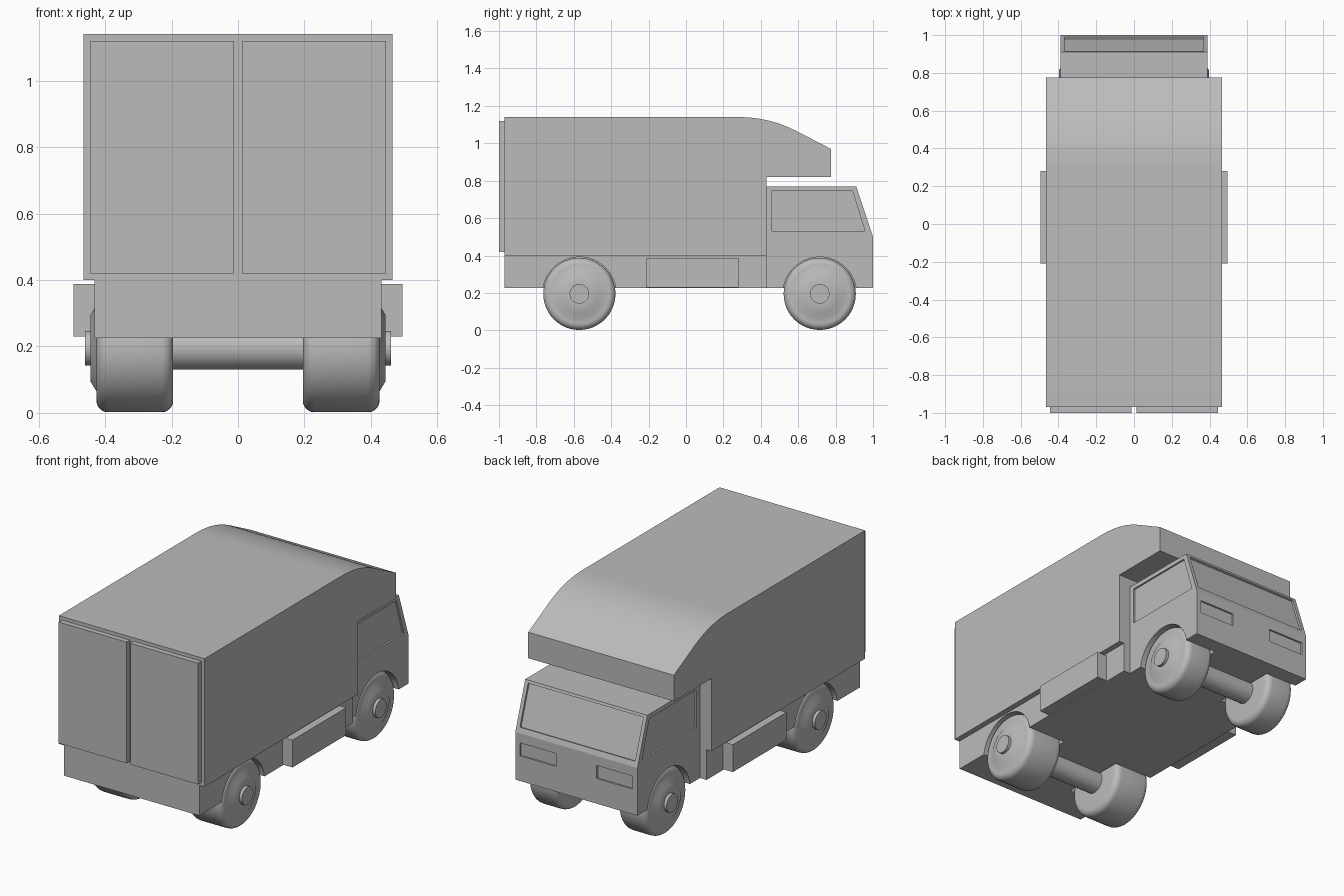
import bpy, bmesh, math
from mathutils import Vector, Matrix

cube = bpy.data.objects.get("Cube")
if cube:
    bpy.data.objects.remove(cube, do_unlink=True)

grey = bpy.data.materials.new("plain_grey")
grey.use_nodes = True
GREY = (0.5, 0.5, 0.5, 1)
grey.diffuse_color = GREY
grey.node_tree.nodes["Principled BSDF"].inputs["Base Color"].default_value = GREY


def make(name, bm, smooth=None):
    bmesh.ops.recalc_face_normals(bm, faces=bm.faces)
    mesh = bpy.data.meshes.new(name)
    bm.to_mesh(mesh)
    bm.free()
    mesh.materials.append(grey)
    ob = bpy.data.objects.new(name, mesh)
    bpy.context.collection.objects.link(ob)
    if smooth:
        bpy.ops.object.select_all(action="DESELECT")
        ob.select_set(True)
        bpy.context.view_layer.objects.active = ob
        bpy.ops.object.shade_smooth_by_angle(angle=math.radians(smooth))
    return ob


def prism(name, profile, x0, x1, smooth=None):
    """Extrude a side profile of (y, z) points across the width."""
    bm = bmesh.new()
    face = bm.faces.new([bm.verts.new((x0, y, z)) for y, z in profile])
    ext = bmesh.ops.extrude_face_region(bm, geom=[face])
    moved = [v for v in ext["geom"] if isinstance(v, bmesh.types.BMVert)]
    bmesh.ops.translate(bm, vec=(x1 - x0, 0, 0), verts=moved)
    return make(name, bm, smooth)


def box(name, x0, x1, y0, y1, z0, z1):
    return prism(name, [(y0, z0), (y1, z0), (y1, z1), (y0, z1)], x0, x1)


def lathe(name, profile, y, z, side=1, steps=48):
    """Spin (x, radius) points around the axle line."""
    bm = bmesh.new()
    verts = [bm.verts.new((x * side, 0, r)) for x, r in profile]
    edges = [bm.edges.new(pair) for pair in zip(verts, verts[1:])]
    bmesh.ops.spin(bm, geom=verts + edges, cent=(0, 0, 0), axis=(1, 0, 0),
                   angle=math.tau, steps=steps, use_duplicate=False)
    bmesh.ops.remove_doubles(bm, verts=bm.verts, dist=1e-5)
    bmesh.ops.translate(bm, vec=(0, y, z), verts=bm.verts)
    return make(name, bm, 32)


def cut(target, cutters):
    for c in cutters:
        mod = target.modifiers.new("cut", "BOOLEAN")
        mod.operation = "DIFFERENCE"
        mod.solver = "EXACT"
        mod.object = c
        bpy.context.view_layer.objects.active = target
        bpy.ops.object.modifier_apply(modifier=mod.name)
        bpy.data.objects.remove(c, do_unlink=True)


AXLE_Z, WHEEL_R = 0.195, 0.193
REAR_Y, FRONT_Y = -0.57, 0.715


def arches(y):
    ends = [(0.185, 0), (0.185, 0.197), (0.6, 0.197), (0.6, 0)]
    return [lathe("arch_cutter", ends, y, AXLE_Z, s) for s in (-1, 1)]


# Cargo box with a rounded roof nose over the cab
p0, p1, p2 = Vector((0.28, 1.14)), Vector((0.445, 1.14)), Vector((0.585, 1.068))
curve = [p0 * (1 - t) ** 2 + p1 * 2 * t * (1 - t) + p2 * t * t
         for t in (i / 12 for i in range(13))]
prism("cargo_box", [(-0.97, 0.4), (0.43, 0.4), (0.43, 0.82), (0.775, 0.82), (0.775, 0.97)]
      + [tuple(p) for p in reversed(curve)] + [(-0.97, 1.14)], -0.465, 0.465, 20)

# Chassis
chassis = box("chassis", -0.432, 0.432, -0.97, 0.43, 0.225, 0.4)
cut(chassis, arches(REAR_Y))

# Cab with recessed windows and headlights
cab = prism("cab", [(0.43, 0.225), (1.0, 0.225), (1.0, 0.5), (0.91, 0.77), (0.43, 0.77)],
            -0.39, 0.39)
low, high = Vector((0.99, 0.53)), Vector((0.915, 0.755))
inward = Vector((0.949, 0.316)) * 0.012
cutters = arches(FRONT_Y)
cutters.append(prism("windscreen_cutter", [tuple(low - inward), tuple(low + inward * 3),
                     tuple(high + inward * 3), tuple(high - inward)], -0.368, 0.368))
window = [(0.46, 0.53), (0.957, 0.53), (0.89, 0.745), (0.46, 0.745)]
for s in (-1, 1):
    cutters.append(prism("window_cutter", window, s * 0.38, s * 0.45))
    cutters.append(box("headlight_cutter", s * 0.13, s * 0.36, 0.99, 1.1, 0.37, 0.445))
cut(cab, cutters)

# Rear doors and side lockers
for s, side in ((-1, "right"), (1, "left")):
    box(side + "_rear_door", s * 0.012, s * 0.445, -1.0, -0.97, 0.42, 1.12)
    box(side + "_side_locker", s * 0.43, s * 0.495, -0.21, 0.28, 0.23, 0.388)

# Wheels and axles
ROUND = 0.035
for end, y, outer in (("rear", REAR_Y, 0.426), ("front", FRONT_Y, 0.378)):
    inner = 0.195
    corner = [(math.sin(a), math.cos(a)) for a in (i * math.pi / 12 for i in range(7))]
    profile = [(inner, 0)]
    profile += [(inner + ROUND * (1 - u), WHEEL_R - ROUND * (1 - v)) for u, v in reversed(corner)]
    profile += [(outer - ROUND * (1 - u), WHEEL_R - ROUND * (1 - v)) for u, v in corner]
    profile += [(outer, 0.13), (outer + 0.018, 0.1), (outer + 0.018, 0.052),
                (outer + 0.035, 0.052), (outer + 0.035, 0)]
    for s, side in ((-1, "right"), (1, "left")):
        lathe(f"{end}_{side}_wheel", profile, y, AXLE_Z, s)
    lathe(end + "_axle", [(-0.25, 0), (-0.25, 0.065), (0.25, 0.065), (0.25, 0)], y, AXLE_Z)
